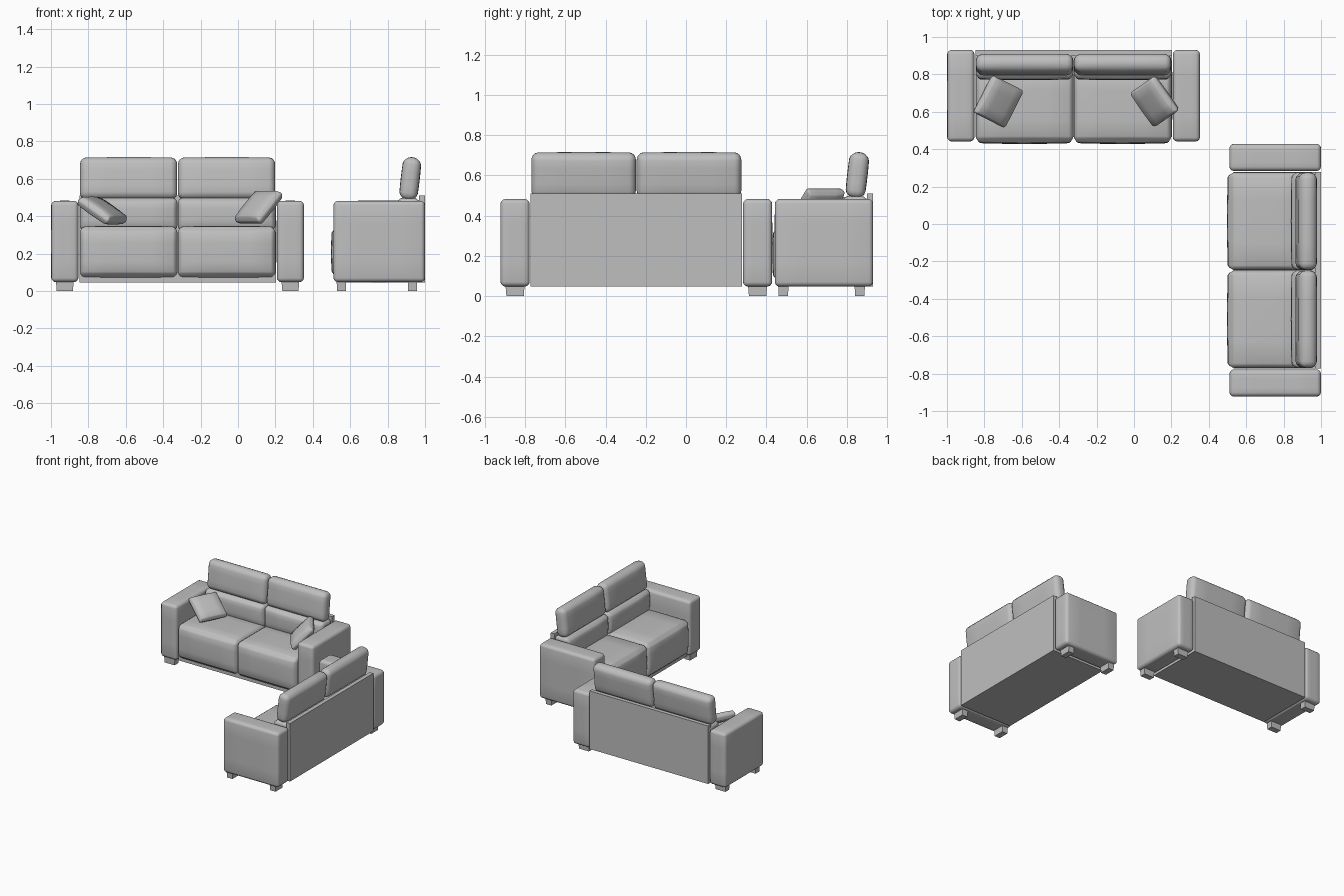
import bpy, bmesh
from math import radians
from mathutils import Matrix, Vector

cube = bpy.data.objects.get("Cube")
if cube:
    bpy.data.objects.remove(cube)

# One upholstery colour
grey = bpy.data.materials.new("grey_upholstery")
grey.use_nodes = True
COLOUR = (0.52, 0.52, 0.52, 1)
grey.diffuse_color = COLOUR
grey.node_tree.nodes["Principled BSDF"].inputs["Base Color"].default_value = COLOUR


def finish(bm, name, matrix, smooth):
    mesh = bpy.data.meshes.new(name)
    bm.to_mesh(mesh)
    bm.free()
    mesh.materials.append(grey)
    for poly in mesh.polygons:
        poly.use_smooth = smooth
    obj = bpy.data.objects.new(name, mesh)
    bpy.context.collection.objects.link(obj)
    obj.matrix_world = matrix


def box(name, matrix, low, high, taper=1.0):
    """Sharp box between two corners; taper narrows its bottom."""
    low, high = Vector(low), Vector(high)
    bm = bmesh.new()
    bmesh.ops.create_cube(bm, size=1)
    for v in bm.verts:
        if v.co.z < 0:
            v.co.x *= taper
            v.co.y *= taper
        v.co = (low + high) / 2 + v.co * (high - low)
    finish(bm, name, matrix, False)


def cushion(name, matrix, size, radius, bulge=(0, 0, 0)):
    """Rounded box whose faces swell outwards by the bulge on each axis."""
    half = Vector(size) / 2
    bm = bmesh.new()
    bmesh.ops.create_cube(bm, size=2)
    bmesh.ops.subdivide_edges(bm, edges=bm.edges[:], cuts=7, use_grid_fill=True)
    for v in bm.verts:
        u = v.co.copy()
        inner, rim = Vector(), Vector()
        for a in range(3):
            sign = 1 if u[a] > 0 else -1
            core = half[a] - radius
            inner[a] = sign * core * min(abs(u[a]) * 2, 1)
            rim[a] = sign * max(abs(u[a]) * 2 - 1, 0)
        p = inner + rim.normalized() * radius
        for a in range(3):
            b, c = (a + 1) % 3, (a + 2) % 3
            p[a] += bulge[a] * u[a] ** 3 * (1 - u[b] ** 2) * (1 - u[c] ** 2)
        v.co = p
    finish(bm, name, matrix, True)


def move(x, y, z):
    return Matrix.Translation((x, y, z))


def sofa(prefix, place):
    # Frame
    box(prefix + "_base", place, (-0.525, -0.22, 0.047), (0.525, 0.22, 0.1))
    box(prefix + "_back_panel", place, (-0.525, 0.215, 0.047), (0.525, 0.247, 0.51))
    for side, s in (("left", 1), ("right", -1)):
        # Arm with its two feet
        cushion(f"{prefix}_{side}_arm", place @ move(s * 0.603, 0.002, 0.265),
                (0.142, 0.486, 0.43), 0.02, (0.002, 0.002, 0.003))
        for end, y in (("front", -0.2), ("back", 0.18)):
            box(f"{prefix}_{side}_{end}_foot", place @ move(s * 0.603, y, 0),
                (-0.048, -0.026, 0), (0.048, 0.026, 0.06), 0.9)
        # Seat, lower back and headrest
        x = s * 0.262
        cushion(f"{prefix}_{side}_seat", place @ move(x, -0.05, 0.208),
                (0.522, 0.38, 0.258), 0.025, (0, 0.016, 0.012))
        cushion(f"{prefix}_{side}_lower_back", place @ move(x, 0.157, 0.41),
                (0.522, 0.116, 0.17), 0.025, (0, 0.014, 0.004))
        cushion(f"{prefix}_{side}_headrest",
                place @ move(x, 0.168, 0.601) @ Matrix.Rotation(radians(-6.5), 4, "X"),
                (0.52, 0.09, 0.222), 0.034, (0, 0.006, 0.004))


sofa("rear_sofa", move(-0.323, 0.684, 0))
sofa("side_sofa", move(0.753, -0.247, 0) @ Matrix.Rotation(radians(-90), 4, "Z"))

# Throw pillows leaning on the arms of the rear sofa
for name, x, z, yaw, tilt in (("right_pillow", -0.725, 0.43, -27, 32),
                              ("left_pillow", 0.11, 0.448, 35, -46)):
    turn = Matrix.Rotation(radians(yaw), 4, "Z") @ Matrix.Rotation(radians(tilt), 4, "Y")
    cushion(name, move(x, 0.655, z) @ turn, (0.215, 0.225, 0.032), 0.014, (0, 0, 0.018))
